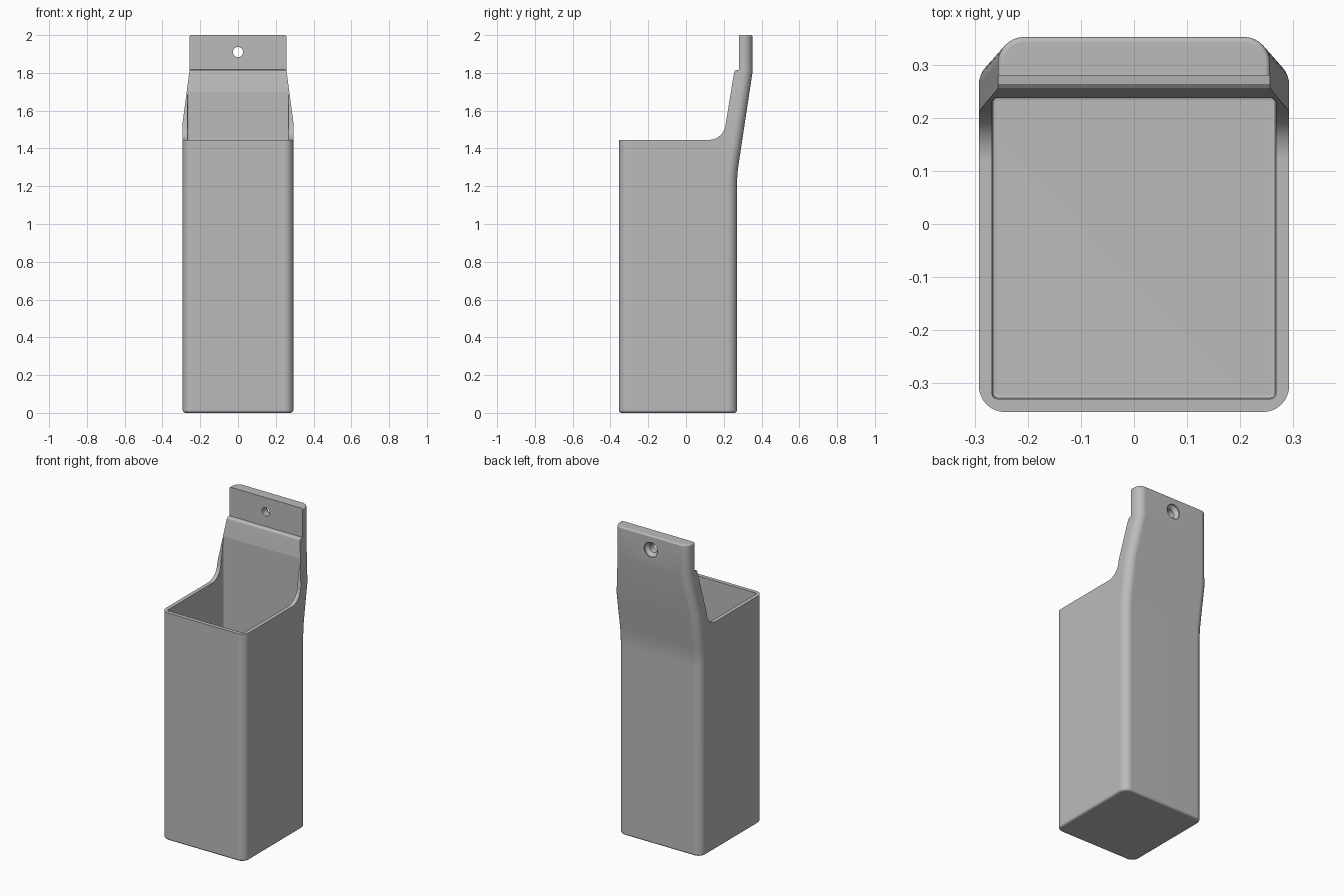
import bpy, bmesh
from math import sin, cos, pi, radians

cube = bpy.data.objects.get("Cube")
if cube:
    bpy.data.objects.remove(cube, do_unlink=True)

grey = bpy.data.materials.new("plain grey")
grey.use_nodes = True
colour = (0.5, 0.5, 0.5, 1)
grey.diffuse_color = colour
grey.node_tree.nodes["Principled BSDF"].inputs["Base Color"].default_value = colour


def rounded_rect(w, front, back, r, z, steps=8):
    """Ring of points around a rounded rectangle at height z."""
    corners = [(w - r, back - r), (r - w, back - r), (r - w, front + r), (w - r, front + r)]
    ring = []
    for q, (cx, cy) in enumerate(corners):
        for i in range(steps + 1):
            a = (q + i / steps) * pi / 2
            ring.append((cx + r * cos(a), cy + r * sin(a), z))
    return ring


def loft(name, rings):
    """Closed solid skinned through a list of equal rings."""
    bm = bmesh.new()
    loops = [[bm.verts.new(p) for p in ring] for ring in rings]
    n = len(loops[0])
    for a, b in zip(loops, loops[1:]):
        for i in range(n):
            j = (i + 1) % n
            bm.faces.new((a[i], a[j], b[j], b[i]))
    bm.faces.new(loops[0][::-1])
    bm.faces.new(loops[-1])
    bmesh.ops.recalc_face_normals(bm, faces=bm.faces)
    mesh = bpy.data.meshes.new(name)
    bm.to_mesh(mesh)
    bm.free()
    mesh.materials.append(grey)
    obj = bpy.data.objects.new(name, mesh)
    bpy.context.collection.objects.link(obj)
    return obj


# Holder body: straight box, back leaning outwards, then a narrower upright tab
W, FRONT, BACK, R = 0.293, -0.355, 0.27, 0.05
TAB_W, TAB_BACK = 0.257, 0.353
LEAN = (TAB_BACK - BACK) / (1.81 - 1.26)


def back_at(z):
    return BACK + LEAN * (z - 1.26)


rings = []
for i in range(5):                       # rounded bottom edge
    a = i / 4 * pi / 2
    inset, z = 0.015 * (1 - sin(a)), 0.015 * (1 - cos(a))
    rings.append(rounded_rect(W - inset, FRONT + inset, BACK - inset, R - inset, z))
for i in range(7):                       # soft bend at the foot of the lean
    t = i / 6
    rings.append(rounded_rect(W, FRONT, BACK + LEAN * 0.06 * t * t, R, 1.20 + 0.12 * t))
rings.append(rounded_rect(W, FRONT, back_at(1.54), R, 1.54))
rings.append(rounded_rect(TAB_W, FRONT, TAB_BACK, R, 1.81))
for i in range(5):                       # rounded top edge
    a = i / 4 * pi / 2
    inset = 0.01 * (1 - cos(a))
    rings.append(rounded_rect(TAB_W - inset, FRONT, TAB_BACK - inset, R - inset, 1.99 + 0.01 * sin(a)))
body = loft("holder_body", rings)

# Side profile that removes everything in front of the neck and tab
profile = [(-1, 2.2), (-1, 1.445)]
for i in range(13):
    a = radians(-90 + 80.7 * i / 12)
    profile.append((0.12 + 0.09 * cos(a), 1.535 + 0.09 * sin(a)))
profile += [(0.254, 1.80), (0.257, 1.809), (0.264, 1.815), (0.28, 1.817), (0.28, 2.2)]
front_cutter = loft("front_cutter", [[(x, y, z) for y, z in profile] for x in (-1, 1)])

# Deep open cavity with a softened floor edge
cavity_cutter = loft("cavity_cutter", [
    rounded_rect(0.26, -0.322, 0.232, 0.004, 0.025, 4),
    rounded_rect(0.266, -0.328, 0.238, 0.008, 0.028, 4),
    rounded_rect(0.268, -0.33, 0.24, 0.01, 0.035, 4),
    rounded_rect(0.268, -0.33, 0.24, 0.01, 1.70, 4)])


# Screw hole, countersunk from the back
def circle(r, y, n=32):
    return [(r * cos(2 * pi * i / n), y, 1.91 + r * sin(2 * pi * i / n)) for i in range(n)]


hole_cutter = loft("hole_cutter", [
    circle(0.027, 0.2), circle(0.027, 0.325), circle(0.047, 0.345), circle(0.047, 0.4)])

# Cut the body and discard the cutters
bpy.context.view_layer.objects.active = body
body.select_set(True)
for cutter in (front_cutter, cavity_cutter, hole_cutter):
    cutter.hide_render = True
    mod = body.modifiers.new("cut", "BOOLEAN")
    mod.operation = "DIFFERENCE"
    mod.solver = "EXACT"
    mod.object = cutter
    bpy.ops.object.modifier_apply(modifier=mod.name)
    bpy.data.objects.remove(cutter, do_unlink=True)

# Smooth rounded corners, crisp rims
bpy.ops.object.shade_smooth_by_angle(angle=radians(28))
weighted = body.modifiers.new("weighted normals", "WEIGHTED_NORMAL")
weighted.keep_sharp = True
